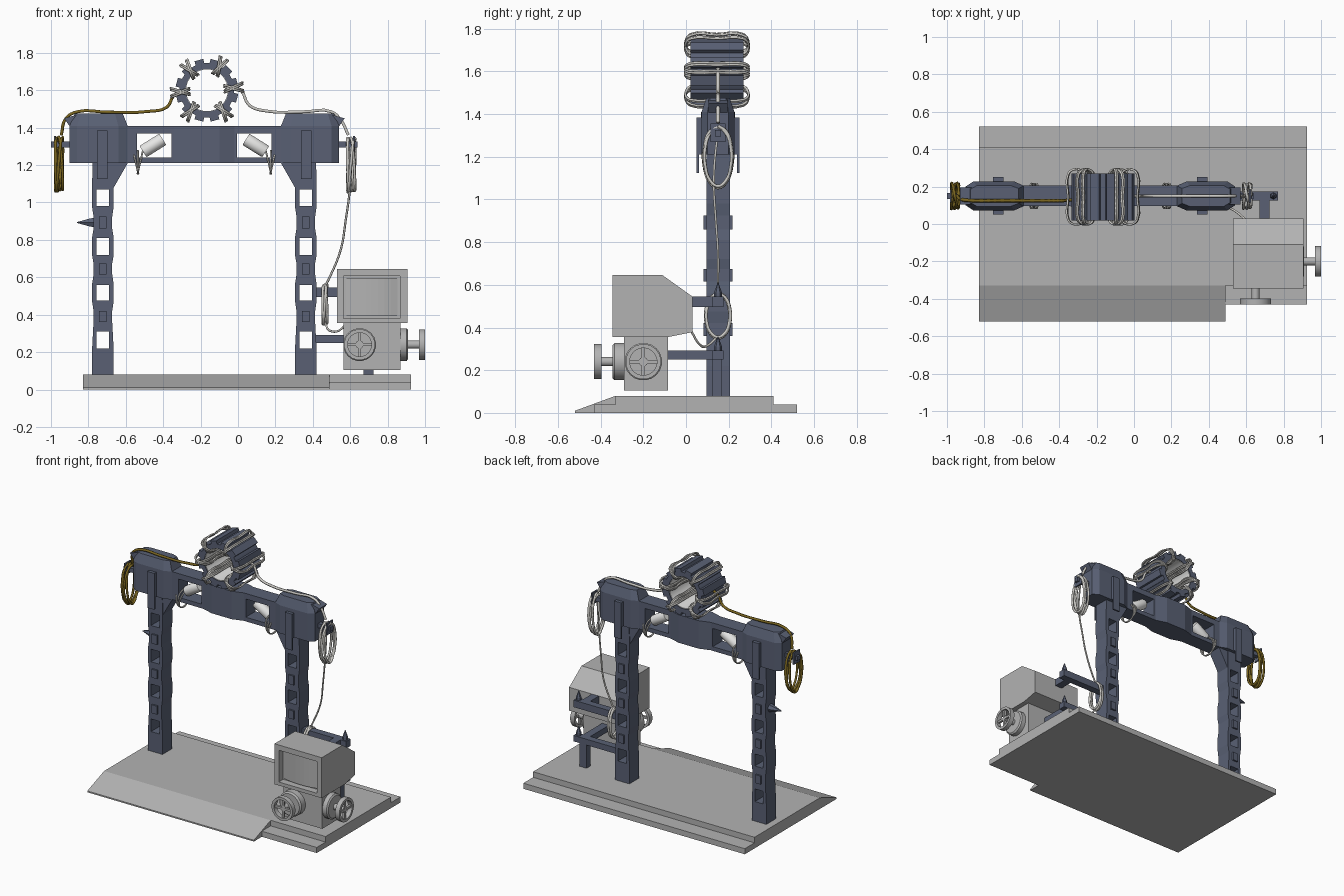
import bpy, bmesh, math
from mathutils import Vector, Matrix

if "Cube" in bpy.data.objects:
    bpy.data.objects.remove(bpy.data.objects["Cube"])

def material(name, rgb):
    m = bpy.data.materials.new(name)
    m.diffuse_color = (*rgb, 1)
    m.use_nodes = True
    m.node_tree.nodes["Principled BSDF"].inputs["Base Color"].default_value = m.diffuse_color
    return m

SLATE = material("slate_steel", (0.100, 0.118, 0.175))
GREY = material("light_grey", (0.45, 0.45, 0.45))
ROPE = material("pale_rope", (0.60, 0.59, 0.56))
GOLD = material("gold_cable", (0.20, 0.135, 0.015))
WHITE = material("lamp_white", (0.80, 0.80, 0.79))

CX, CY = -0.18, 0.15          # centre of the gantry
DX, DZ = -0.166, 1.6          # centre of the drum

def finish(name, bm, mat, smooth=False):
    bmesh.ops.recalc_face_normals(bm, faces=bm.faces)
    me = bpy.data.meshes.new(name)
    bm.to_mesh(me)
    bm.free()
    me.materials.append(mat)
    ob = bpy.data.objects.new(name, me)
    bpy.context.collection.objects.link(ob)
    if smooth:
        activate(ob)
        bpy.ops.object.shade_smooth_by_angle(angle=math.radians(35))
    return ob

def activate(ob):
    bpy.ops.object.select_all(action='DESELECT')
    ob.select_set(True)
    bpy.context.view_layer.objects.active = ob

def loft(name, loops, mat):
    bm = bmesh.new()
    rows = [[bm.verts.new(p) for p in loop] for loop in loops]
    n = len(rows[0])
    for a, b in zip(rows, rows[1:]):
        for i in range(n):
            j = (i + 1) % n
            bm.faces.new((a[i], a[j], b[j], b[i]))
    bm.faces.new(rows[0])
    bm.faces.new(rows[-1])
    return finish(name, bm, mat)

def prism(name, pts, axis, lo, hi, mat):
    put = {'x': lambda p, t: (t, p[0], p[1]), 'y': lambda p, t: (p[0], t, p[1]),
           'z': lambda p, t: (p[0], p[1], t)}[axis]
    return loft(name, [[put(p, t) for p in pts] for t in (lo, hi)], mat)

def box(name, x0, x1, y0, y1, z0, z1, mat):
    return prism(name, [(x0, y0), (x1, y0), (x1, y1), (x0, y1)], 'z', z0, z1, mat)

def lathe(name, prof, n, M, mat, ring=False, smooth=True):
    bm = bmesh.new()
    rows = [[bm.verts.new(M @ Vector((r * math.cos(a), r * math.sin(a), h)))
             for a in (2 * math.pi * (i + .5) / n for i in range(n))] for r, h in prof]
    pairs = list(zip(rows, rows[1:])) + ([(rows[-1], rows[0])] if ring else [])
    for a, b in pairs:
        for i in range(n):
            j = (i + 1) % n
            bm.faces.new((a[i], a[j], b[j], b[i]))
    if not ring:
        bm.faces.new(rows[0])
        bm.faces.new(rows[-1])
    return finish(name, bm, mat, smooth)

def cut(ob, *b):
    c = box("cutter", *b, GREY)
    c.hide_render = True
    activate(ob)
    m = ob.modifiers.new("cut", 'BOOLEAN')
    m.object, m.operation, m.solver = c, 'DIFFERENCE', 'EXACT'
    bpy.ops.object.modifier_apply(modifier="cut")
    bpy.data.objects.remove(c)

def rope(name, pts, r, mat, cyclic=False):
    cu = bpy.data.curves.new(name, 'CURVE')
    cu.dimensions = '3D'
    cu.bevel_depth, cu.bevel_resolution, cu.resolution_u = r, 1, 4
    cu.use_fill_caps = True
    s = cu.splines.new('BEZIER')
    s.bezier_points.add(len(pts) - 1)
    for bp, p in zip(s.bezier_points, pts):
        bp.co = p
        bp.handle_left_type = bp.handle_right_type = 'AUTO'
    s.use_cyclic_u = cyclic
    ob = bpy.data.objects.new(name, cu)
    bpy.context.collection.objects.link(ob)
    cu.materials.append(mat)
    activate(ob)
    bpy.ops.object.convert(target='MESH')
    return ob

def coil(name, x, y, z, ry, rz, spread, turns, mat):
    pts = []
    for i in range(turns * 10 + 1):
        a = 2 * math.pi * i / 10
        k = 1 - 0.05 * (i // 10 % 2)
        pts.append((x + spread * math.cos(a * 0.63), y + k * ry * math.sin(a), z + k * rz * math.cos(a)))
    rope(name, pts, 0.008, mat)

# Base: main slab with ramp, rear step, and stepped right front corner
prism("base_ramp_slab", [(-.52, 0), (-.52, .01), (-.33, .08), (.41, .08), (.41, .04), (.52, .04), (.52, 0)],
      'x', -.83, .49, GREY)
prism("base_step_slab", [(-.43, 0), (-.43, .04), (-.33, .04), (-.33, .08), (.41, .08), (.41, .04), (.52, .04), (.52, 0)],
      'x', .49, .925, GREY)

# Cross beam with a thicker middle and two windows
half = [(-.41, .095), (-.16, .095), (-.08, .07), (.08, .07), (.16, .095), (.41, .095)]
plan = [(CX + x, y) for x, y in half] + [(CX + x, 2 * CY - y) for x, y in reversed(half)]
beam = prism("cross_beam", plan, 'z', 1.21, 1.41, SLATE)
for s in (-1, 1):
    a, b = sorted((CX + s * .175, CX + s * .36))
    cut(beam, a, b, -.1, .4, 1.24, 1.37)

# Mirrored gantry sides
outline = [(.0575, .08), (.0575, .22), (.05, .36), (.05, .42), (.058, .475), (.058, .56), (.05, .615),
           (.05, .675), (.058, .72), (.058, .81), (.05, .86), (.05, .925), (.058, .98), (.058, 1.07), (.055, 1.22)]
for s, side in ((-1, "left"), (1, "right")):
    X = lambda d: CX + s * d
    def sbox(name, d0, d1, *rest):
        return box(side + name, *sorted((X(d0), X(d1))), *rest, SLATE)
    px = X(.5425)
    post = prism(side + "_post", [(px + w, z) for w, z in outline] + [(px - w, z) for w, z in reversed(outline)],
                 'y', .095, .205, SLATE)
    for z0, z1 in ((.22, .31), (.475, .56), (.72, .81), (.98, 1.07)):
        cut(post, px - .033, px + .033, 0, .3, z0, z1)
    for z0, z1 in ((.36, .42), (.615, .675), (.86, .925)):
        sbox("_post_panel", .522, .563, .083, .217, z0, z1)
    prism(side + "_gusset", [(X(.49), 1.07), (X(.41), 1.21), (X(.49), 1.21)], 'y', .1, .2, SLATE)
    # head block with chamfered top
    hp = [(.72, -.05), (.68, -.077), (.46, -.077), (.41, -.055), (.41, .055), (.46, .077), (.68, .077), (.72, .05)]
    loft(side + "_head", [[(X(.565 + (d - .565) * k), CY + y * q, z) for d, y in hp]
                          for k, q, z in ((1, 1, 1.21), (1, 1, 1.41), (.83, .72, 1.475))], SLATE)
    sbox("_head_strap", .518, .573, .056, .244, 1.21, 1.385)
    for y in (.05, .24):
        sbox("_strap_plate", .518, .573, y, y + .011, 1.125, 1.385)
    prism(side + "_horn", [(X(.66), 1.475), (X(.75), 1.45), (X(.715), 1.40), (X(.66), 1.40)], 'y', .105, .195, SLATE)
    # cable peg with end flange
    sbox("_peg", .7, .82, .135, .165, 1.295, 1.325)
    sbox("_peg_flange", .795, .805, .115, .185, 1.27, 1.355)
    # tilted lamp in the window and rope slings below it
    M = Matrix.Translation((X(.275), CY, 1.305)) @ Matrix.Rotation(-s * math.radians(58), 4, 'Y')
    lathe(side + "_lamp", [(.034, -.062), (.036, -.055), (.036, .055), (.034, .062)], 16, M, WHITE)
    for k in (-.012, 0, .012):
        rope(side + "_sling", [(X(.355 + k + k * 1.2 * math.sin(a)), CY + .066 * math.cos(a), 1.215 + .062 * math.sin(a))
                               for a in (math.pi * i / 4 for i in range(8))], .005, ROPE, True)

# Spike on the left post
lathe("post_spike", [(.03, 0), (.022, .03), (.003, .09)], 6,
      Matrix.Translation((-.77, CY, .893)) @ Matrix.Rotation(-math.pi / 2, 4, 'Y'), SLATE, smooth=False)

# Drum: ribbed tube with pale lining
DM = Matrix.Translation((DX, CY - .005, DZ)) @ Matrix.Rotation(math.pi / 2, 4, 'X')
lathe("drum_tube", [(.115, -.125), (.147, -.125), (.147, .125), (.115, .125)], 24, DM, SLATE, ring=True)
lathe("drum_lining", [(.112, -.12), (.1155, -.12), (.1155, .12), (.112, .12)], 24, DM, WHITE, ring=True)
for i in range(12):
    R = DM @ Matrix.Rotation(math.pi * (i + .5) / 6, 4, 'Z')
    rib = box("drum_rib", .135, .167, -.024, .024, -.125, .125, SLATE)
    rib.data.transform(R)
# Rope lashings looped through the drum wall, crossed in pairs
loop = [(.1, -.12), (.12, -.143), (.165, -.143), (.186, -.12), (.186, 0), (.186, .12), (.165, .143),
        (.12, .143), (.1, .12), (.1, 0)]
for deg in (130, 62, 5, -52, -128, 184):
    R = DM @ Matrix.Rotation(math.radians(deg), 4, 'Z')
    for k in (-1, 1):
        for off in (-.005, .005):
            rope("drum_lashing", [R @ Vector((r, k * (r - .135) * .35 + off, h)) for r, h in loop], .006, ROPE, True)

# Cables along the beam, hanging coils and the feed to the console
rope("left_cable", [(-.31, .13, 1.6), (-.345, .128, 1.57), (-.38, .125, 1.51), (-.48, .125, 1.487), (-.7, .125, 1.483),
                    (-.86, .125, 1.485), (-.92, .13, 1.45), (-.945, .15, 1.36)], .009, GOLD)
coil("left_coil", -.957, CY, 1.205, .068, .145, .02, 4, GOLD)
rope("right_cable", [(-.02, .15, 1.615), (.015, .15, 1.6), (.06, .15, 1.52), (.16, .15, 1.488), (.35, .15, 1.485),
                     (.5, .15, 1.485), (.55, .15, 1.44), (.59, .15, 1.36)], .009, ROPE)
coil("right_coil", .605, CY, 1.2, .066, .145, .02, 4, ROPE)
rope("feed_cable", [(.6, .15, 1.33), (.6, .13, 1.1), (.575, .14, .9), (.55, .15, .75), (.49, .15, .6), (.465, .15, .55)],
     .006, ROPE)
coil("lower_coil", .465, CY, .455, .058, .105, .012, 3, ROPE)
rope("console_lead", [(.465, .15, .36), (.49, .1, .315), (.54, .07, .315), (.6, .02, .39)], .006, ROPE)

# Brackets carrying the console
for z0, z1, y0 in ((.495, .545, .02), (.25, .292, -.1)):
    box("bracket_arm", .41, .77, .125, .175, z0, z1, SLATE)
    box("bracket_reach", .67, .725, y0, .13, z0, z1, SLATE)
    lathe("bracket_spike", [(.018, 0), (.018, .02), (.002, .065)], 6, Matrix.Translation((.745, CY, z1)), SLATE, smooth=False)
box("bracket_leg", .67, .725, .125, .168, .08, .25, SLATE)

# Console: lower box, hood with recessed curved screen
box("console_body", .565, .87, -.29, -.085, .105, .36, GREY)
hood = prism("console_hood", [(-.345, .355), (-.345, .645), (-.11, .645), (.03, .545), (.03, .378), (-.085, .355)],
             'x', .53, .905, GREY)
cut(hood, .565, .867, -.5, -.295, .38, .607)
arc = [(.715 + .138 * t / 4, -.322 + .02 * (t / 4) ** 2) for t in range(-4, 5)]
prism("console_screen", arc + [(.853, -.29), (.577, -.29)], 'z', .392, .595, GREY)

# Hand wheels on the front and right of the console
def valve(name, M, house, reach):
    lathe(name + "_housing", [(.088, -.005), (.088, house * .8), (.078, house)], 20, M, GREY)
    lathe(name + "_stem", [(.022, 0), (.022, reach + .02)], 12, M, GREY)
    lathe(name + "_rim", [(.064, reach), (.083, reach), (.083, reach + .033), (.064, reach + .033)], 20, M, GREY, ring=True)
    for a in (0, math.pi / 2):
        sp = box(name + "_spoke", -.07, .07, -.008, .008, reach + .008, reach + .024, GREY)
        sp.data.transform(M @ Matrix.Rotation(a, 4, 'Z'))

valve("front_wheel", Matrix.Translation((.65, -.29, .24)) @ Matrix.Rotation(math.pi / 2, 4, 'X'), .055, .107)
valve("side_wheel", Matrix.Translation((.87, -.2, .24)) @ Matrix.Rotation(math.pi / 2, 4, 'Y'), .04, .097)
